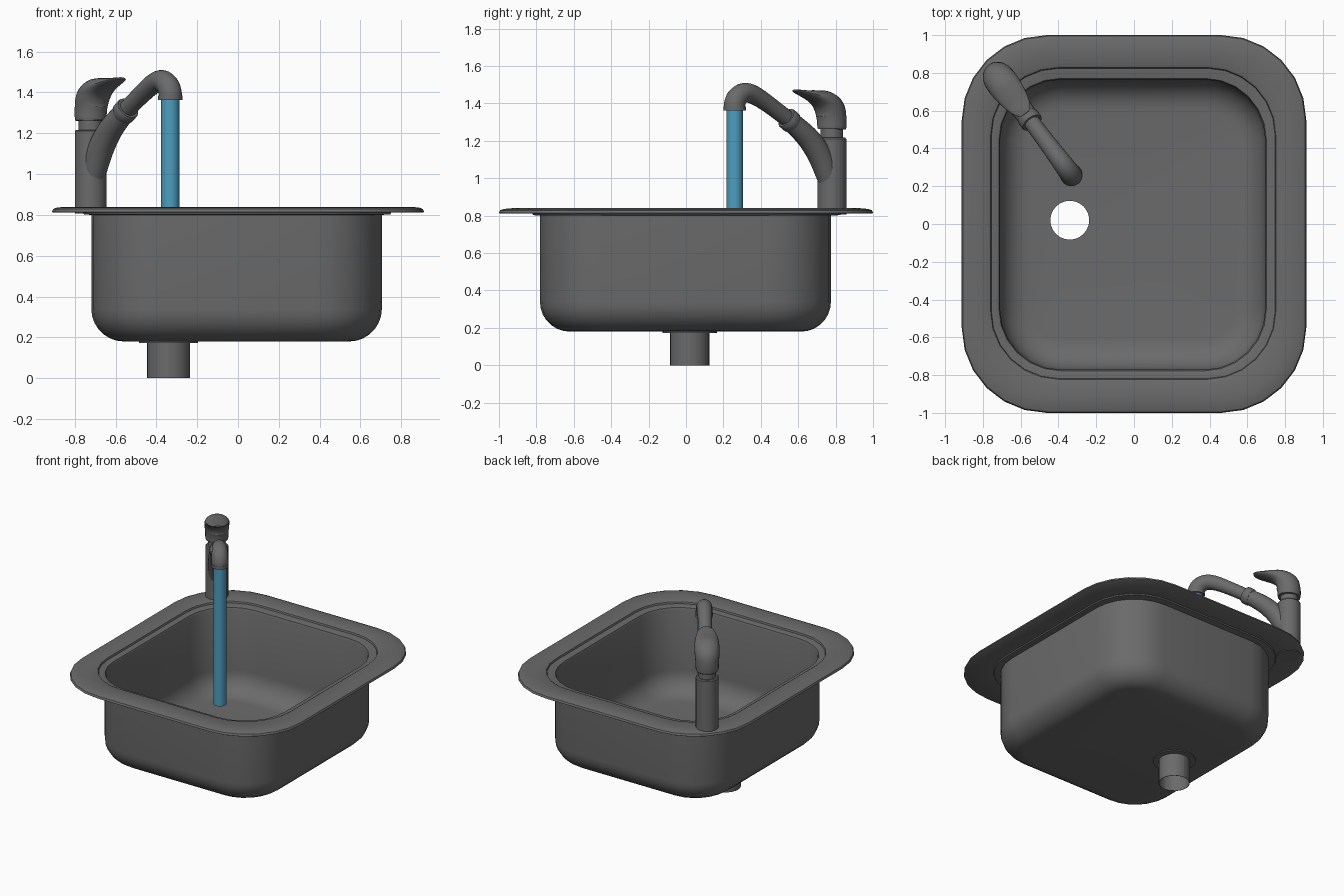
import bpy, bmesh, math
from mathutils import Vector

if "Cube" in bpy.data.objects:
    bpy.data.objects.remove(bpy.data.objects["Cube"])


def material(name, rgb):
    m = bpy.data.materials.new(name)
    m.diffuse_color = (*rgb, 1)
    m.use_nodes = True
    m.node_tree.nodes["Principled BSDF"].inputs["Base Color"].default_value = m.diffuse_color
    return m


STEEL = material("dark_steel", (0.145, 0.145, 0.145))
WATER = material("water_blue", (0.075, 0.34, 0.52))


def loft(name, rings, mat, closed=False, angle=35):
    """Skin a list of equal-length point rings; cap the ends unless closed."""
    bm = bmesh.new()
    loops = [[bm.verts.new(p) for p in ring] for ring in rings]
    n = len(loops[0])
    pairs = list(zip(loops, loops[1:]))
    if closed:
        pairs.append((loops[-1], loops[0]))
    else:
        bm.faces.new(loops[0])
        bm.faces.new(loops[-1])
    for a, b in pairs:
        for i in range(n):
            j = (i + 1) % n
            bm.faces.new((a[i], a[j], b[j], b[i]))
    bmesh.ops.recalc_face_normals(bm, faces=bm.faces)
    me = bpy.data.meshes.new(name)
    bm.to_mesh(me)
    bm.free()
    me.materials.append(mat)
    ob = bpy.data.objects.new(name, me)
    bpy.context.collection.objects.link(ob)
    bpy.ops.object.select_all(action='DESELECT')
    ob.select_set(True)
    bpy.context.view_layer.objects.active = ob
    bpy.ops.object.shade_smooth_by_angle(angle=math.radians(angle))
    return ob


def rounded(cx, cy, hx, hy, r, z, seg=7):
    """Rounded rectangle ring; a circle when hx = hy = r."""
    pts = []
    for k, (sx, sy) in enumerate(((1, 1), (-1, 1), (-1, -1), (1, -1))):
        for i in range(seg):
            a = math.pi / 2 * (k + (i + 0.001) / (seg - 1 + 0.002))
            pts.append((cx + sx * (hx - r) + r * math.cos(a),
                        cy + sy * (hy - r) + r * math.sin(a), z))
    return pts


# ---- basin: one closed skin from drain, over the rim, and back down ----
DX, DY = -0.34, 0.02


def drain(r, z):
    return rounded(DX, DY, r, r, r, z)


def bowl(inset, z):
    return rounded(-0.007, -0.003, 0.712 - inset, 0.778 - inset,
                   max(0.33 - inset, 0.16), z)


def fillet(inset, floor, steps=7):
    R = 0.16
    out = []
    for i in range(steps + 1):
        a = math.pi / 2 * i / steps
        out.append(bowl(inset + R * (1 - math.sin(a)),
                        floor + R * (1 - math.cos(a))))
    return out


def opening(grow, z):
    return rounded(-0.004, 0.003, 0.755 + grow, 0.825 + grow, 0.36 + grow, z)


def rim(inset, z):
    return rounded(0, 0, 0.912 - inset, 1.0 - inset, 0.45 - inset, z)


rings = [drain(0.103, 0.0), drain(0.103, 0.19)]
rings += fillet(0.01, 0.19)
rings += [bowl(0.01, 0.8), bowl(0.004, 0.815), opening(-0.03, 0.82),
          opening(-0.004, 0.822), opening(0, 0.834), opening(0.012, 0.84),
          rim(0.07, 0.84), rim(0.025, 0.836), rim(0.006, 0.829),
          rim(0, 0.815), rim(0.006, 0.811), opening(0, 0.811),
          opening(-0.004, 0.803), bowl(0, 0.80)]
rings += list(reversed(fillet(0, 0.18)))
rings += [drain(0.145, 0.18), drain(0.145, 0.173), drain(0.106, 0.173),
          drain(0.106, 0.0)]
loft("sink_basin", rings, STEEL, closed=True, angle=40)

# ---- tap: all parts lie in one vertical plane through the column ----
BASE = Vector((-0.722, 0.78, 0))
FWD = Vector((0.6, -0.8, 0))
SIDE = Vector((0.8, 0.6, 0))
UP = Vector((0, 0, 1))


def smooth_path(keys, sub=4):
    """Catmull-Rom interpolation of (distance, z, thickness, width)."""
    ks = [Vector(k) for k in keys]
    ks = [2 * ks[0] - ks[1]] + ks + [2 * ks[-1] - ks[-2]]
    out = []
    for p0, p1, p2, p3 in zip(ks, ks[1:], ks[2:], ks[3:]):
        for s in range(sub):
            t = s / sub
            out.append(0.5 * (2 * p1 + (p2 - p0) * t
                              + (2 * p0 - 5 * p1 + 4 * p2 - p3) * t * t
                              + (3 * p1 - p0 - 3 * p2 + p3) * t ** 3))
    return out + [ks[-2]]


def sweep(name, keys, mat=STEEL, n=24, curved=True):
    path = smooth_path(keys) if curved else [Vector(k) for k in keys]
    rings = []
    for i, p in enumerate(path):
        a, b = path[max(i - 1, 0)], path[min(i + 1, len(path) - 1)]
        tan = (FWD * (b[0] - a[0]) + UP * (b[1] - a[1])).normalized()
        nor = SIDE.cross(tan)
        c = BASE + FWD * p[0] + UP * p[1]
        rings.append([c + nor * p[2] * math.cos(2 * math.pi * k / n)
                      + SIDE * p[3] * math.sin(2 * math.pi * k / n)
                      for k in range(n)])
    return loft(name, rings, mat)


def straight(name, keys, mat=STEEL):
    return sweep(name, [(d, z, r, r) for d, z, r in keys], mat, curved=False)


straight("tap_column", [(0, 0.806, 0.078), (0, 1.21, 0.078), (0, 1.217, 0.072)])
straight("tap_neck", [(0, 1.2, 0.06), (0, 1.28, 0.06)])

# lever handle
sweep("tap_handle", [(0, 1.262, 0.073, 0.073), (0, 1.272, 0.078, 0.078),
                     (0.002, 1.32, 0.08, 0.08), (0.015, 1.37, 0.079, 0.084),
                     (0.055, 1.412, 0.06, 0.085), (0.11, 1.436, 0.036, 0.08),
                     (0.17, 1.451, 0.02, 0.068), (0.22, 1.463, 0.011, 0.05),
                     (0.245, 1.47, 0.005, 0.025)])

# curved arm growing out of the column
sweep("spout_arm", [(0.0, 0.92, 0.05, 0.05), (0.035, 1.03, 0.062, 0.062),
                    (0.09, 1.135, 0.064, 0.064), (0.17, 1.225, 0.06, 0.06),
                    (0.28, 1.307, 0.053, 0.053)])
straight("spout_ferrule", [(0.262, 1.294, 0.056), (0.268, 1.298, 0.06),
                           (0.3, 1.32, 0.06), (0.306, 1.324, 0.056)])

# thin spout with its elbow and nozzle
sweep("spout_tube", [(d, z, r, r) for d, z, r in (
    (0.285, 1.31, 0.044), (0.42, 1.393, 0.046), (0.52, 1.445, 0.05),
    (0.585, 1.457, 0.053), (0.632, 1.432, 0.056), (0.65, 1.395, 0.057),
    (0.65, 1.37, 0.057))])
straight("spout_nozzle", [(0.65, 1.385, 0.06), (0.65, 1.362, 0.06)])

# water stream
straight("water_stream", [(0.65, 1.37, 0.045), (0.65, 0.33, 0.045)], WATER)
